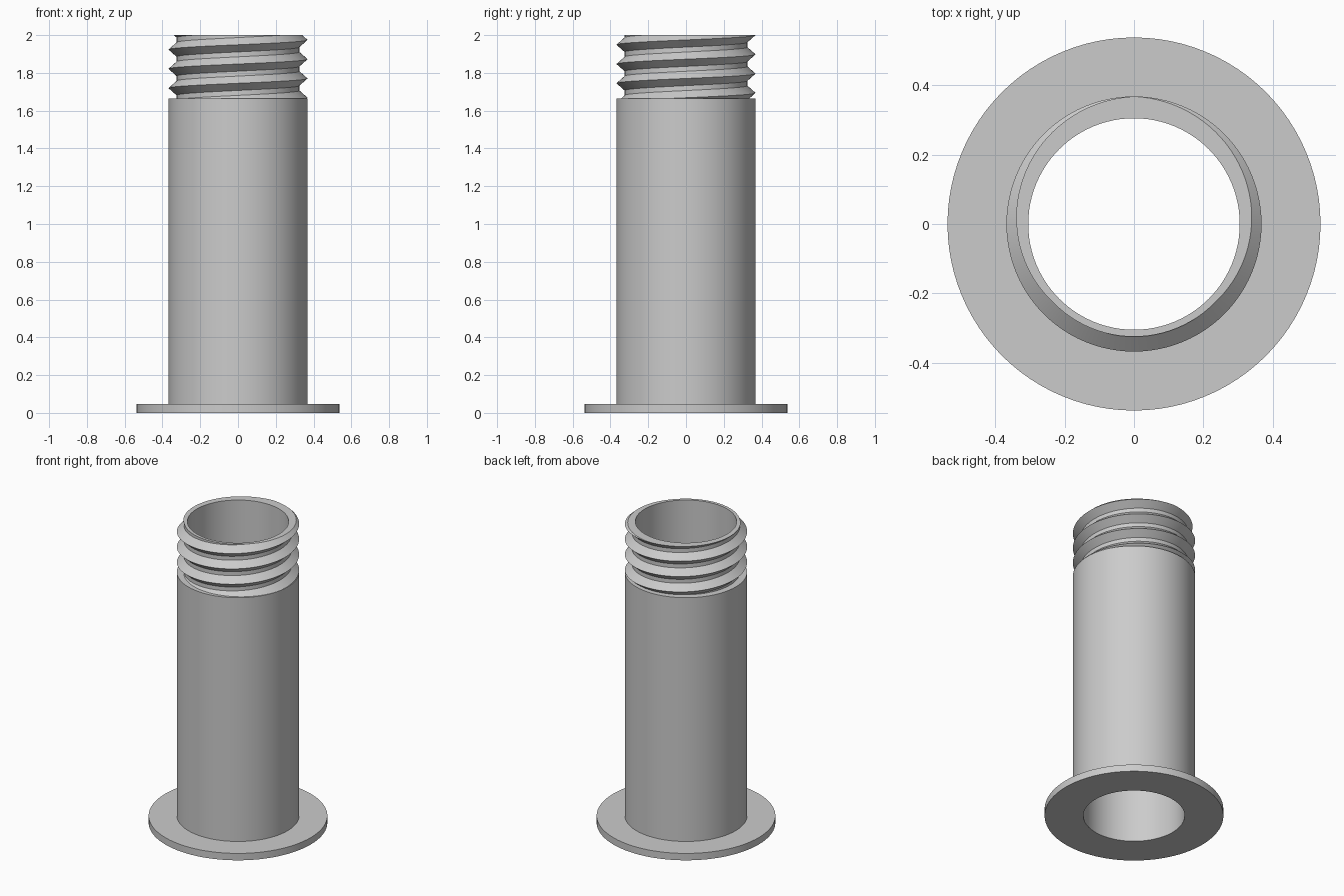
import bpy, bmesh, math

if "Cube" in bpy.data.objects:
    bpy.data.objects.remove(bpy.data.objects["Cube"])

SEG = 96
BORE, BODY, ROOT, FLANGE = 0.305, 0.368, 0.325, 0.538
Z_FLANGE, Z_NECK, Z_TOP = 0.046, 1.665, 2.0
PITCH, HALF = 0.102, 0.038      # thread pitch and half width of one ridge

steel = bpy.data.materials.new("grey_metal")
steel.diffuse_color = (0.6, 0.6, 0.6, 1)
steel.use_nodes = True
steel.node_tree.nodes["Principled BSDF"].inputs["Base Color"].default_value = steel.diffuse_color


def lathe(name, profile):
    """Sweep profile(angle) -> [(radius, z), ...] once around z."""
    bm = bmesh.new()
    cols = []
    for i in range(SEG + 1):
        a = 2 * math.pi * i / SEG
        cols.append([bm.verts.new((r * math.cos(a), r * math.sin(a), z))
                     for r, z in profile(a)])
    for c, d in zip(cols, cols[1:]):
        for j in range(len(c) - 1):
            bm.faces.new((c[j], d[j], d[j + 1], c[j + 1]))
    bmesh.ops.remove_doubles(bm, verts=bm.verts, dist=1e-5)
    mesh = bpy.data.meshes.new(name)
    bm.to_mesh(mesh)
    bm.free()
    mesh.materials.append(steel)
    ob = bpy.data.objects.new(name, mesh)
    bpy.context.collection.objects.link(ob)
    bpy.context.view_layer.objects.active = ob
    ob.select_set(True)
    bpy.ops.object.shade_smooth_by_angle(angle=math.radians(30))
    ob.select_set(False)


def thread_profile(a):
    """Helical V ridges, trimmed at the shoulder and at the rim."""
    base = Z_TOP + PITCH * (a / (2 * math.pi) - 0.25)
    crests = [base + k * PITCH for k in range(-6, 3)]

    def radius(z):
        d = min(abs(z - c) for c in crests)
        return ROOT + (BODY - ROOT) * max(0, 1 - d / HALF)

    pts = [(BODY, Z_NECK)]
    for c in crests:
        for z in (c - HALF, c, c + HALF):
            z = min(max(z, Z_NECK), Z_TOP)
            pts.append((radius(z), z))
    return pts + [(BORE, Z_TOP), (BORE, Z_NECK)]


# Base flange with its bore
lathe("flange", lambda a: [(BORE, Z_FLANGE), (BORE, 0), (FLANGE, 0),
                           (FLANGE, Z_FLANGE), (BODY, Z_FLANGE)])

# Plain barrel: outer wall and inner wall
lathe("barrel_outer_wall", lambda a: [(BODY, Z_FLANGE), (BODY, Z_NECK)])
lathe("barrel_inner_wall", lambda a: [(BORE, Z_NECK), (BORE, Z_FLANGE)])

# Threaded neck with shoulder, rim and bore
lathe("threaded_neck", thread_profile)
